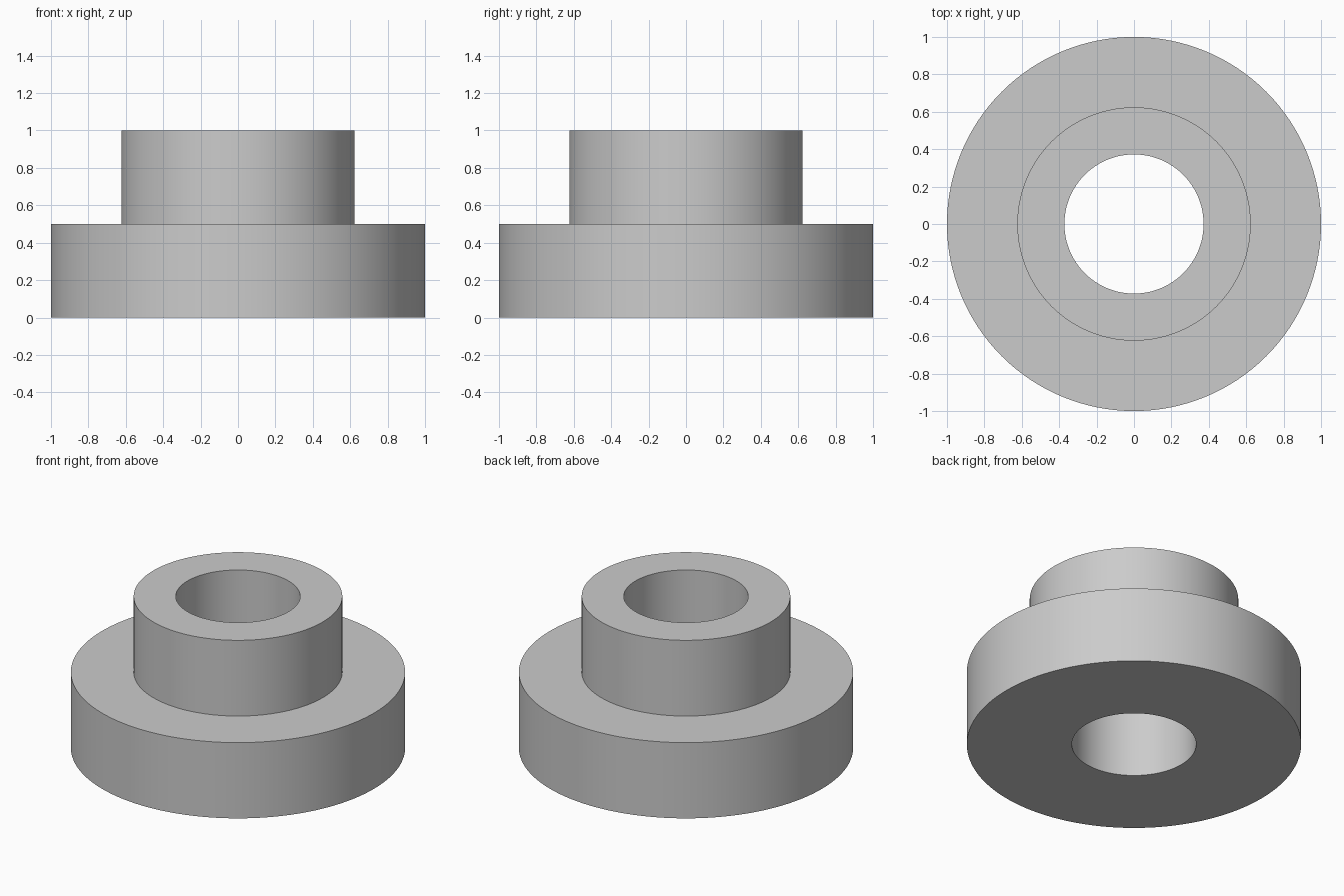
import bpy
import bmesh
from math import cos, sin, tau, radians

cube = bpy.data.objects.get("Cube")
if cube:
    bpy.data.objects.remove(cube, do_unlink=True)

SEGMENTS = 128
BORE, HUB, FLANGE = 0.372, 0.624, 1.0
FLANGE_TOP, HUB_TOP = 0.5, 1.0

# Single plain grey material
grey = bpy.data.materials.new("plain grey")
grey.use_nodes = True
colour = (0.6, 0.6, 0.6, 1)
grey.diffuse_color = colour
grey.node_tree.nodes["Principled BSDF"].inputs["Base Color"].default_value = colour


def lathe(name, profile, material):
    """Revolve a closed (radius, height) profile around the z axis."""
    bm = bmesh.new()
    rings = []
    for i in range(SEGMENTS):
        a = tau * i / SEGMENTS
        rings.append([bm.verts.new((r * cos(a), r * sin(a), z)) for r, z in profile])
    for i, ring in enumerate(rings):
        nxt = rings[(i + 1) % SEGMENTS]
        for j in range(len(profile)):
            k = (j + 1) % len(profile)
            bm.faces.new((ring[j], nxt[j], nxt[k], ring[k]))
    bmesh.ops.recalc_face_normals(bm, faces=bm.faces)
    mesh = bpy.data.meshes.new(name)
    bm.to_mesh(mesh)
    bm.free()
    mesh.materials.append(material)
    obj = bpy.data.objects.new(name, mesh)
    bpy.context.collection.objects.link(obj)
    bpy.ops.object.select_all(action="DESELECT")
    obj.select_set(True)
    bpy.context.view_layer.objects.active = obj
    bpy.ops.object.shade_smooth_by_angle(angle=radians(30))
    return obj


# Wide flange with a narrower hub and a straight bore right through
lathe("flanged_bushing", [
    (BORE, 0), (FLANGE, 0), (FLANGE, FLANGE_TOP),
    (HUB, FLANGE_TOP), (HUB, HUB_TOP), (BORE, HUB_TOP),
], grey)
